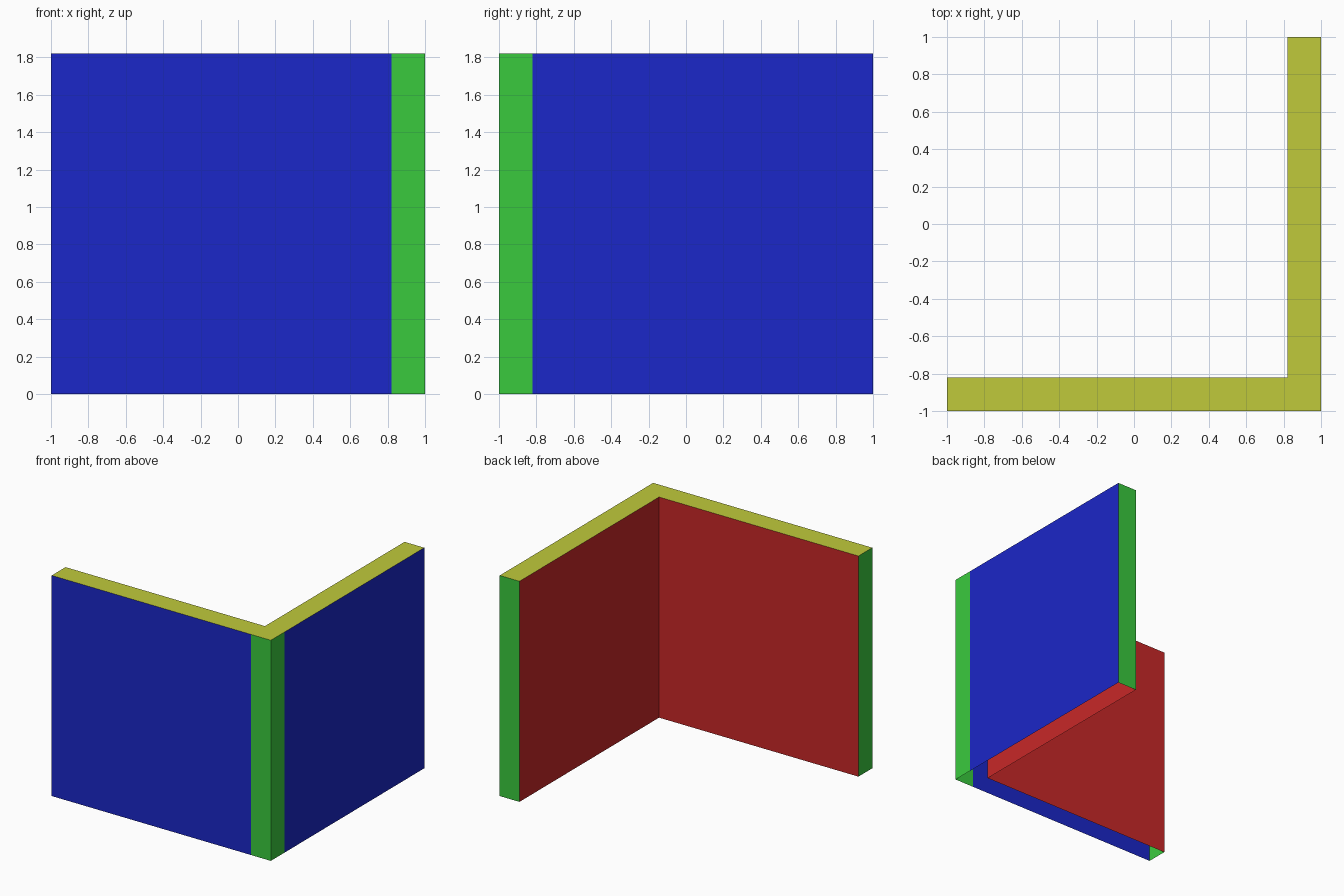
import bpy
import bmesh

if "Cube" in bpy.data.objects:
    bpy.data.objects.remove(bpy.data.objects["Cube"])

HEIGHT = 1.82
INNER = 0.82  # inner edge of the 0.18 thick walls

COLOURS = {
    "blue": (0.011, 0.020, 0.578, 1),
    "green": (0.042, 0.591, 0.048, 1),
    "red": (0.578, 0.021, 0.021, 1),
    "yellow": (0.527, 0.591, 0.044, 1),
}
MATERIALS = {}
for colour_name, rgba in COLOURS.items():
    MATERIALS[colour_name] = bpy.data.materials.new(colour_name)
    MATERIALS[colour_name].diffuse_color = rgba


def shell(name, path, sides, extra=()):
    """Thin skin raised along a counter-clockwise path, with a yellow top and open bottom."""
    mesh = bpy.data.meshes.new(name)
    slots = list(dict.fromkeys([*sides, "yellow"]))
    for slot in slots:
        mesh.materials.append(MATERIALS[slot])
    bm = bmesh.new()
    low = [bm.verts.new((x, y, 0)) for x, y in path]
    high = [bm.verts.new((x, y, HEIGHT)) for x, y in path]
    for i, side in enumerate(sides):
        face = bm.faces.new((low[i], low[i + 1], high[i + 1], high[i]))
        face.material_index = slots.index(side)
    cap = high + [bm.verts.new((x, y, HEIGHT)) for x, y in extra]
    bm.faces.new(cap).material_index = slots.index("yellow")
    bm.to_mesh(mesh)
    bm.free()
    obj = bpy.data.objects.new(name, mesh)
    bpy.context.collection.objects.link(obj)
    return obj


# Front wall: red inside, green end, blue outside
wall_path = [(INNER, -INNER), (-1, -INNER), (-1, -1), (INNER, -1)]
wall_sides = ["red", "green", "blue"]
shell("front_wall", wall_path, wall_sides)

# Side wall: the front wall mirrored across the corner diagonal
side_path = [(-y, -x) for x, y in reversed(wall_path)]
shell("side_wall", side_path, wall_sides[::-1])

# Corner post: only its two outer faces and its top
shell("corner_post", [(INNER, -1), (1, -1), (1, -INNER)],
      ["green", "green"], extra=[(INNER, -INNER)])

for m in bpy.data.materials:
    if m.users and not m.is_grease_pencil:
        m.use_nodes = True
        m.node_tree.nodes["Principled BSDF"].inputs["Base Color"].default_value = m.diffuse_color
